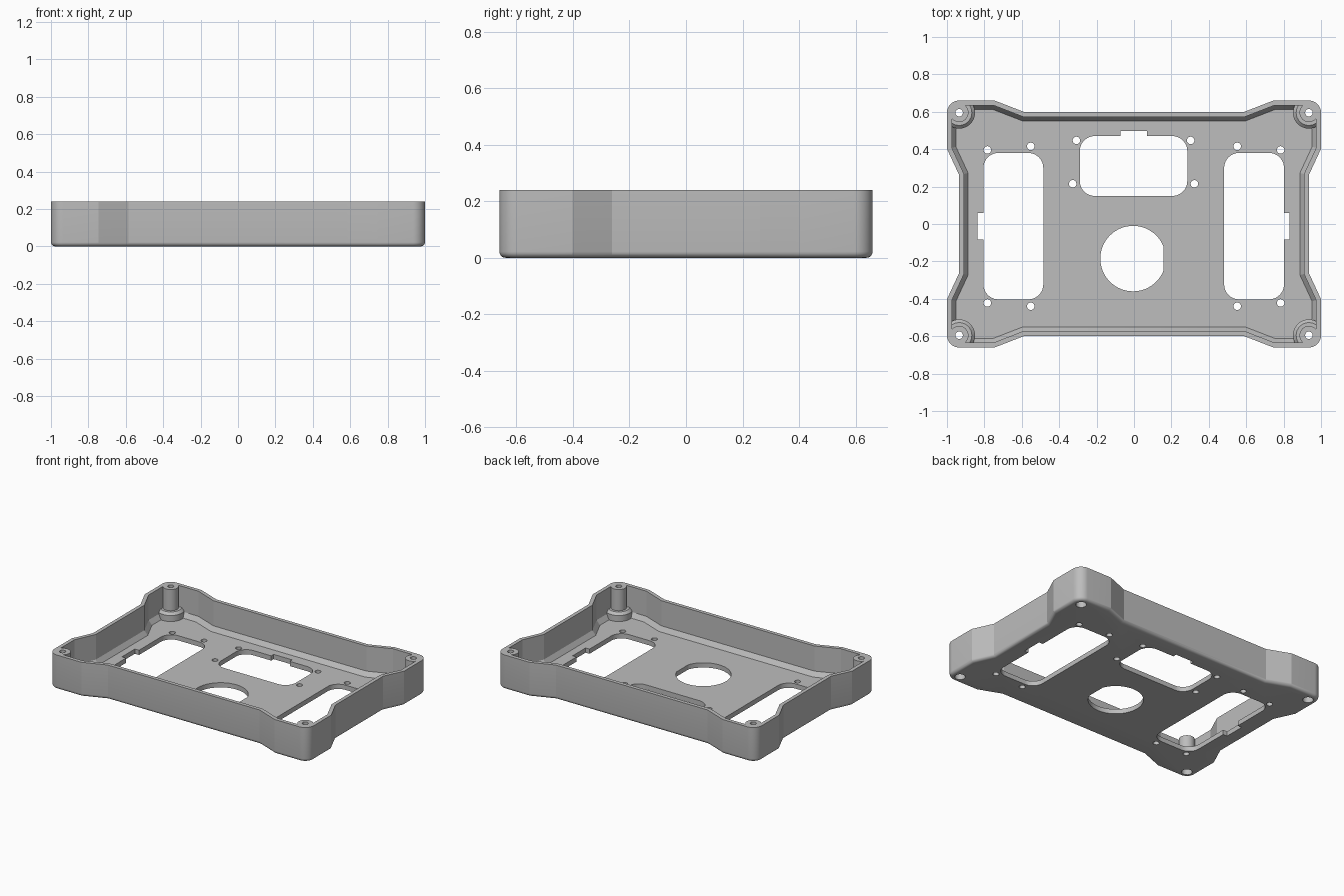
import bpy, bmesh
from math import cos, sin, pi, radians
from mathutils import Vector

if "Cube" in bpy.data.objects:
    bpy.data.objects.remove(bpy.data.objects["Cube"])

HEIGHT, FLOOR, ROUND = 0.24, 0.033, 0.065
POST = (1 - ROUND, 0.66 - ROUND)

grey = bpy.data.materials.new("Plain grey")
grey.use_nodes = True
COLOUR = (0.51, 0.51, 0.51, 1)
grey.diffuse_color = COLOUR
grey.node_tree.nodes["Principled BSDF"].inputs["Base Color"].default_value = COLOUR


def arc(cx, cy, r, a0, a1, n):
    return [Vector((cx + r * cos(a0 + (a1 - a0) * i / n),
                    cy + r * sin(a0 + (a1 - a0) * i / n))) for i in range(n + 1)]


def circle(cx, cy, r, n=32):
    return arc(cx, cy, r, 0, 2 * pi, n)[:-1]


def rounded(x0, x1, y0, y1, r=0.08):
    pts = []
    for k, (x, y) in enumerate([(x1 - r, y1 - r), (x0 + r, y1 - r),
                                (x0 + r, y0 + r), (x1 - r, y0 + r)]):
        pts += arc(x, y, r, k * pi / 2, (k + 1) * pi / 2, 10)
    return pts


def rect(x0, x1, y0, y1):
    return [Vector(p) for p in ((x0, y0), (x1, y0), (x1, y1), (x0, y1))]


def case_outline():
    """Rounded rectangle whose sides step inwards between the corners."""
    quarter = [Vector((0.935, 0.262)), Vector((1, 0.402))]
    quarter += arc(*POST, ROUND, 0, pi / 2, 10)
    quarter += [Vector((0.745, 0.66)), Vector((0.585, 0.598))]
    pts = []
    for sx, sy in ((1, 1), (-1, 1), (-1, -1), (1, -1)):
        part = [Vector((p.x * sx, p.y * sy)) for p in quarter]
        pts += part if sx * sy > 0 else part[::-1]
    return pts


def inset(pts, d):
    """Mitred inward offset of an anticlockwise outline."""
    out = []
    for i, p in enumerate(pts):
        a = (p - pts[i - 1]).normalized()
        b = (pts[(i + 1) % len(pts)] - p).normalized()
        na, nb = Vector((-a.y, a.x)), Vector((-b.y, b.x))
        out.append(p + (na + nb) * (d / (1 + na.dot(nb))))
    return out


def solid(name, stacks):
    """Each stack is a list of (outline, z) layers, skinned and capped."""
    bm = bmesh.new()
    for layers in stacks:
        rings = [[bm.verts.new((p.x, p.y, z)) for p in pts] for pts, z in layers]
        n = len(rings[0])
        for lo, hi in zip(rings, rings[1:]):
            for i in range(n):
                j = (i + 1) % n
                bm.faces.new((lo[i], lo[j], hi[j], hi[i]))
        bm.faces.new(rings[0][::-1])
        bm.faces.new(rings[-1])
    bmesh.ops.recalc_face_normals(bm, faces=bm.faces)
    mesh = bpy.data.meshes.new(name)
    bm.to_mesh(mesh)
    bm.free()
    obj = bpy.data.objects.new(name, mesh)
    bpy.context.collection.objects.link(obj)
    mesh.materials.append(grey)
    return obj


def prisms(name, outlines, z0=-0.1, z1=0.1):
    return solid(name, [[(o, z0), (o, z1)] for o in outlines])


def subtract(target, cutter):
    cutter.hide_render = True
    mod = target.modifiers.new("cut", 'BOOLEAN')
    mod.operation, mod.solver, mod.object = 'DIFFERENCE', 'EXACT', cutter
    bpy.context.view_layer.objects.active = target
    bpy.ops.object.modifier_apply(modifier=mod.name)
    bpy.data.objects.remove(cutter)


# Outer shell with a rounded bottom edge
outline = case_outline()
FILLET = 0.022
layers = []
for i in range(6):
    t = i / 5 * pi / 2
    layers.append((inset(outline, FILLET * (1 - sin(t))), FILLET * (1 - cos(t))))
case = solid("open_case", [layers + [(outline, HEIGHT)]])

# Cavity with a sloped foot along the walls
wall = inset(outline, 0.026)
cavity = solid("cavity", [[(inset(outline, 0.048), FLOOR), (wall, 0.065), (wall, 0.3)]])

# Stepped corner posts are left standing inside the cavity
corners = [(sx * POST[0], sy * POST[1]) for sx in (1, -1) for sy in (1, -1)]
profile = [(0.085, -0.05), (0.085, 0.075), (0.068, 0.092), (0.05, 0.092), (0.05, 0.4)]
posts = solid("posts", [[(circle(x, y, r), z) for r, z in profile] for x, y in corners])
subtract(cavity, posts)
subtract(case, cavity)

# Large floor openings, the last one round with a flat side
flat_round = [Vector((min(p.x, 0.157), p.y)) for p in circle(-0.005, -0.185, 0.175, 64)]
subtract(case, prisms("openings", [
    rounded(-0.805, -0.485, -0.403, 0.38),
    rounded(0.482, 0.802, -0.403, 0.38),
    rounded(-0.29, 0.285, 0.15, 0.47),
    flat_round]))

# Notches on the edges of the openings
subtract(case, prisms("notches", [
    rect(-0.837, -0.75, -0.083, 0.06),
    rect(0.75, 0.832, -0.083, 0.06),
    rect(-0.073, 0.07, 0.42, 0.497)]))

# Small fixing holes beside the openings
holes = [(-0.318 + s * 0.01, y) for s, y in ((1, 0.447), (-1, 0.215))]
holes += [(0.313 - s * 0.01, y) for s, y in ((1, 0.447), (-1, 0.215))]
for s in (1, -1):
    holes += [(s * 0.784, 0.396), (s * 0.784, -0.422), (s * 0.552, 0.415), (s * 0.552, -0.44)]
subtract(case, prisms("fixing_holes", [circle(x, y, 0.02, 24) for x, y in holes]))

# Screw holes through the posts, wider from below
subtract(case, prisms("screw_holes", [circle(x, y, 0.02, 24) for x, y in corners], z1=0.4))
subtract(case, prisms("screw_recesses", [circle(x, y, 0.034, 24) for x, y in corners], z1=0.06))

bpy.ops.object.select_all(action='DESELECT')
case.select_set(True)
bpy.context.view_layer.objects.active = case
bpy.ops.object.shade_smooth_by_angle(angle=radians(20))
